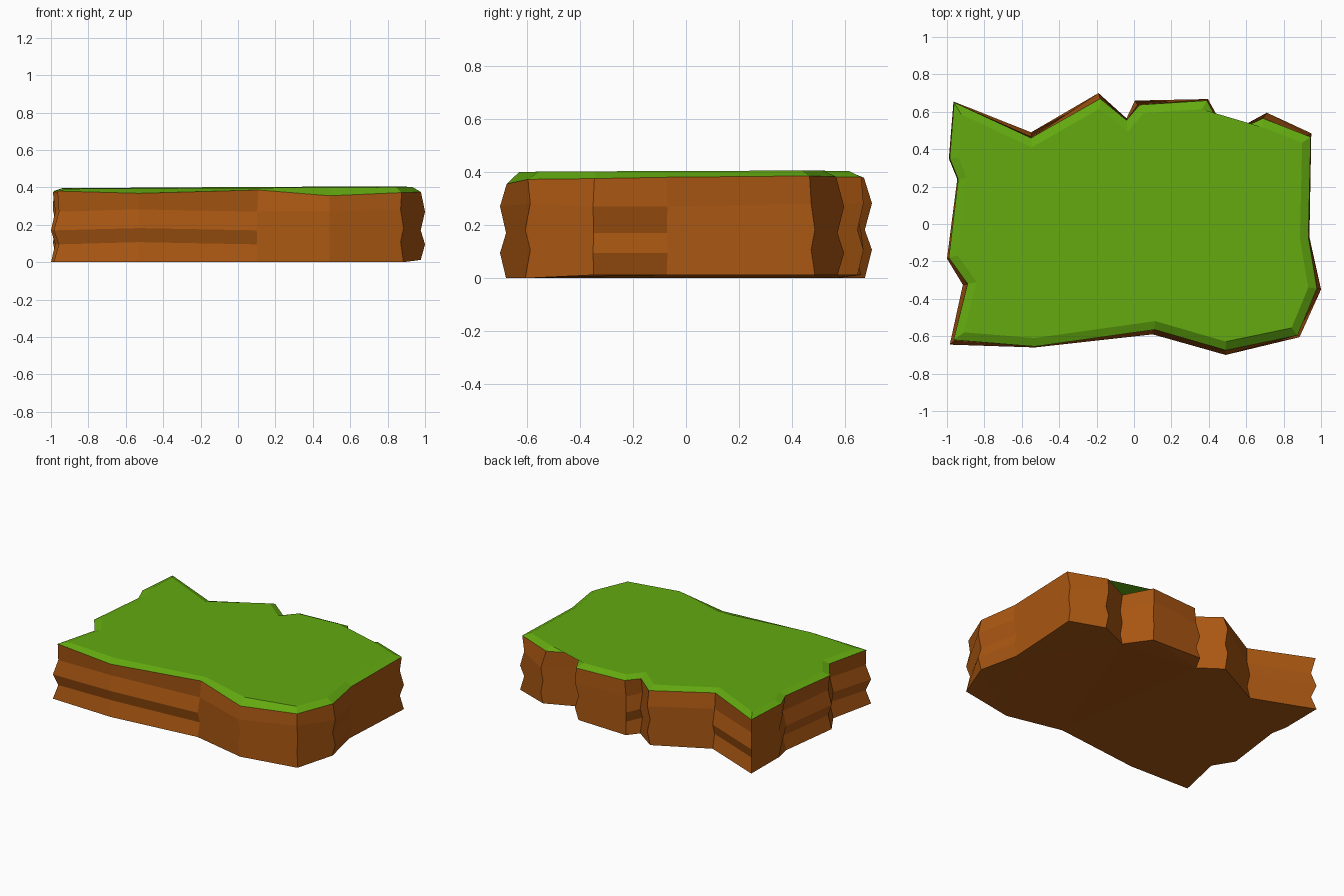
import bpy, bmesh
from mathutils import Vector

if "Cube" in bpy.data.objects:
    bpy.data.objects.remove(bpy.data.objects["Cube"])

# Outline, counter-clockwise from front left: outer dirt x, y, then grass rim x, y, z
OUTLINE = [
    (-.985, -.645, -.965, -.620, .380), (-.53, -.660, -.53, -.655, .368),
    (.10, -.590, .11, -.565, .386), (.49, -.700, .49, -.675, .355),
    (.885, -.605, .875, -.595, .372), (1.0, -.350, .978, -.345, .375),
    (.938, -.070, .932, -.070, .380), (.948, .485, .945, .465, .385),
    (.71, .595, .69, .565, .382), (.50, .480, .49, .470, .380),
    (.395, .668, .39, .660, .380), (.005, .660, .03, .637, .380),
    (-.04, .565, -.04, .555, .380), (-.19, .700, -.18, .670, .378),
    (-.55, .490, -.55, .460, .380), (-.965, .655, -.962, .650, .375),
    (-.99, .350, -.985, .350, .380), (-.945, .240, -.940, .240, .380),
    (-1.0, -.185, -.990, -.180, .375), (-.915, -.325, -.890, -.320, .378)]


def material(name, color):
    m = bpy.data.materials.new(name)
    m.diffuse_color = (*color, 1)
    m.use_nodes = True
    m.node_tree.nodes["Principled BSDF"].inputs["Base Color"].default_value = m.diffuse_color
    return m


def inset(pts, d):
    """Move every outline point inwards along its mitred corner."""
    out = []
    n = len(pts)
    for i, p in enumerate(pts):
        a = (p - pts[i - 1]).normalized()
        b = (pts[(i + 1) % n] - p).normalized()
        na, nb = Vector((-a.y, a.x)), Vector((-b.y, b.x))
        m = (na + nb).normalized()
        out.append(p + m * d / max(m.dot(na), .6))
    return out


def shell(name, rings, mat, bottom=False, top=False):
    """Join rings of points by quads, with optional caps."""
    bm = bmesh.new()
    vs = [[bm.verts.new(p) for p in r] for r in rings]
    n = len(rings[0])
    for lo, hi in zip(vs, vs[1:]):
        for i in range(n):
            j = (i + 1) % n
            bm.faces.new((lo[i], lo[j], hi[j], hi[i]))
    caps = []
    if bottom:
        caps.append(bm.faces.new(vs[0][::-1]))
    if top:
        caps.append(bm.faces.new(vs[-1]))
    bmesh.ops.triangulate(bm, faces=caps)
    me = bpy.data.meshes.new(name)
    bm.to_mesh(me)
    bm.free()
    me.materials.append(mat)
    ob = bpy.data.objects.new(name, me)
    bpy.context.collection.objects.link(ob)


outer = [Vector(p[:2]) for p in OUTLINE]
inner = inset(outer, .022)
rim2 = [Vector(p[2:4]) for p in OUTLINE]
rim = [Vector(p[2:5]) for p in OUTLINE]

# Layered dirt cliff: strata zigzag in and out, some columns in opposite phase
rings = []
for k, z in enumerate((0, .095, .17, .27)):
    ring = []
    for i, (o, n) in enumerate(zip(outer, inner)):
        flip = i in (3, 5, 6, 8, 10, 13, 16)
        p = o if (k % 2 == 0) != flip else n
        zz = z + (.012 if i % 3 == 1 else 0) if k else (.012 if 4 < i < 12 else 0)
        ring.append((p.x, p.y, zz))
    rings.append(ring)
shell("dirt_cliff", rings + [rim], material("dirt brown", (.40, .095, .006)), bottom=True)

# Grass cap with sloped edge
top = [(p.x, p.y, .399 + .005 * p.x + .004 * p.y) for p in inset(rim2, .045)]
shell("grass_cap", [rim, top], material("grass green", (.125, .40, .005)), top=True)
